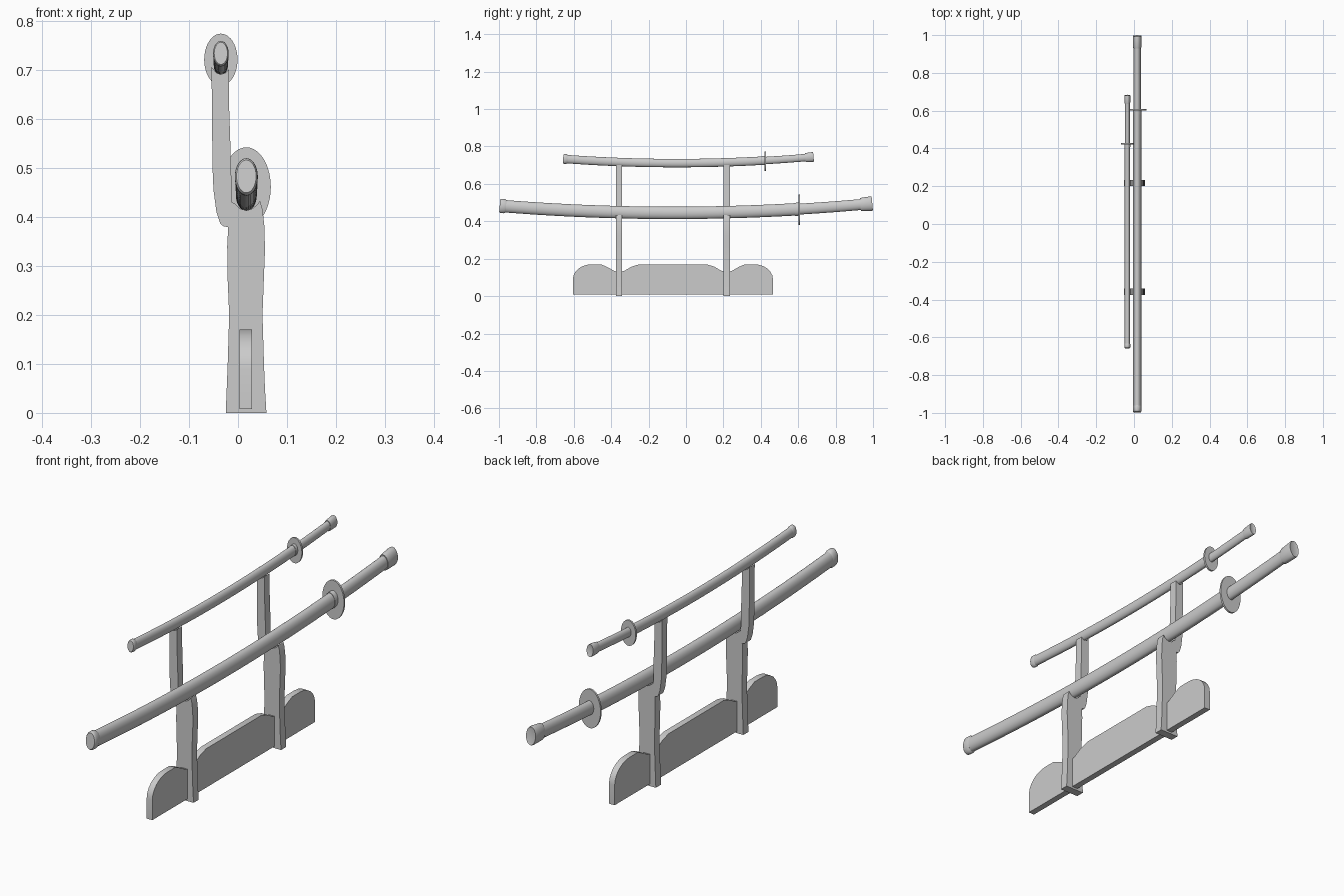
import bpy, bmesh, math
from mathutils import Vector

if "Cube" in bpy.data.objects:
    bpy.data.objects.remove(bpy.data.objects["Cube"])


def finish(bm, name, smooth=True):
    bmesh.ops.recalc_face_normals(bm, faces=bm.faces)
    me = bpy.data.meshes.new(name)
    bm.to_mesh(me)
    bm.free()
    ob = bpy.data.objects.new(name, me)
    bpy.context.collection.objects.link(ob)
    if smooth:
        bpy.ops.object.select_all(action='DESELECT')
        ob.select_set(True)
        bpy.context.view_layer.objects.active = ob
        bpy.ops.object.shade_smooth_by_angle(angle=math.radians(30))
    return ob


def extrude_profile(name, points, offset):
    """Solid from a closed outline pushed along an offset vector."""
    bm = bmesh.new()
    face = bm.faces.new([bm.verts.new(p) for p in points])
    ext = bmesh.ops.extrude_face_region(bm, geom=[face])
    new = [v for v in ext["geom"] if isinstance(v, bmesh.types.BMVert)]
    bmesh.ops.translate(bm, verts=new, vec=offset)
    return finish(bm, name)


def loft(name, stations, x, curve, sides=32):
    """Elliptical tube; stations are (y, half width, half height)."""
    bm = bmesh.new()
    rings = []
    for y, rx, rz in stations:
        slope = (curve(y + .01) - curve(y - .01)) / .02
        up = Vector((0, -slope, 1)).normalized()
        c = Vector((x, y, curve(y)))
        rings.append([bm.verts.new(c + Vector((rx * math.cos(a), 0, 0)) + up * rz * math.sin(a))
                      for a in (2 * math.pi * i / sides for i in range(sides))])
    for a, b in zip(rings, rings[1:]):
        for i in range(sides):
            j = (i + 1) % sides
            bm.faces.new((a[i], a[j], b[j], b[i]))
    bm.faces.new(rings[0])
    bm.faces.new(rings[-1])
    return finish(bm, name)


def span(a, b, n, rx, rz):
    return [(a + (b - a) * i / n, rx, rz) for i in range(n + 1)]


def sword(name, x, base, k, mid, y0, y1, guard_y, s, guard):
    """Sheathed sword; s scales the cross-section."""
    curve = lambda y: base + k * (y - mid) ** 2
    rx, rz = .0215 * s, .033 * s
    # sheath and its flared end
    loft(name + "_sheath", span(y0 + .02 * s, guard_y, 24, rx, rz), x, curve)
    ex, ez = .0235 * s, .038 * s
    loft(name + "_sheath_tip", [(y0, ex * .85, ez * .88), (y0 + .004 * s, ex * .96, ez * .97),
         (y0 + .010 * s, ex, ez), (y0 + .026 * s, ex, ez), (y0 + .034 * s, rx, rz)], x, curve)
    # collar and guard
    loft(name + "_collar", span(guard_y - .024 * s, guard_y, 1, rx * 1.06, rz * 1.06), x, curve)
    t = .004
    loft(name + "_guard", [(guard_y - t, *guard), (guard_y + t, *guard)], x,
         lambda y: curve(guard_y) - .004, 40)
    # handle and pommel
    py = y1 - .064 * s
    loft(name + "_handle", span(guard_y, py + .01, 10, .019 * s, .029 * s), x, curve)
    px, pz = .0235 * s, .039 * s
    loft(name + "_pommel", [(py, px * .9, pz * .88), (py + .008 * s, px * .95, pz * .92),
         (y1 - .008 * s, px, pz), (y1, px * .93, pz * .95),
         (y1 - .002, px * .7, pz * .75)], x, curve)


sword("long_sword", .017, .445, .044, -.07, -.996, .996, .605, 1.0, (.05, .081))
sword("short_sword", -.035, .711, .062, -.05, -.657, .682, .425, .68, (.034, .053))

# base board
board = [(-.605, .008)]
for a in range(180, 89, -15):
    r = math.radians(a)
    board.append((-.505 + .10 * math.cos(r), .09 + .08 * math.sin(r)))
board += [(-.455, .17), (-.42, .155), (-.385, .135), (-.358, .128), (-.33, .135),
          (-.29, .158), (-.25, .17)]
# right half mirrors the left about the board centre
mid = -.07
board += [(2 * mid - y, z) for y, z in reversed(board)]
extrude_profile("base_board", [(.003, y, z) for y, z in board], (.026, 0, 0))

# two uprights with a cradle for each sword
post = [(-.025, 0), (.058, 0), (.055, .05), (.053, .10), (.050, .20), (.053, .28),
        (.055, .33), (.054, .38), (.050, .415), (.045, .433), (.039, .425), (.030, .417),
        (.017, .413), (.004, .417), (-.006, .427), (-.013, .430), (-.014, .50), (-.018, .62),
        (-.018, .702), (-.026, .694), (-.035, .691), (-.044, .694), (-.054, .706),
        (-.053, .60), (-.052, .50), (-.050, .455), (-.044, .41), (-.036, .386), (-.030, .381),
        (-.020, .379), (-.022, .34), (-.021, .27), (-.018, .20), (-.021, .10), (-.023, .05)]
for label, y in (("left", -.358), ("right", .217)):
    extrude_profile("upright_" + label, [(px, y - .017, pz) for px, pz in post], (0, .034, 0))
